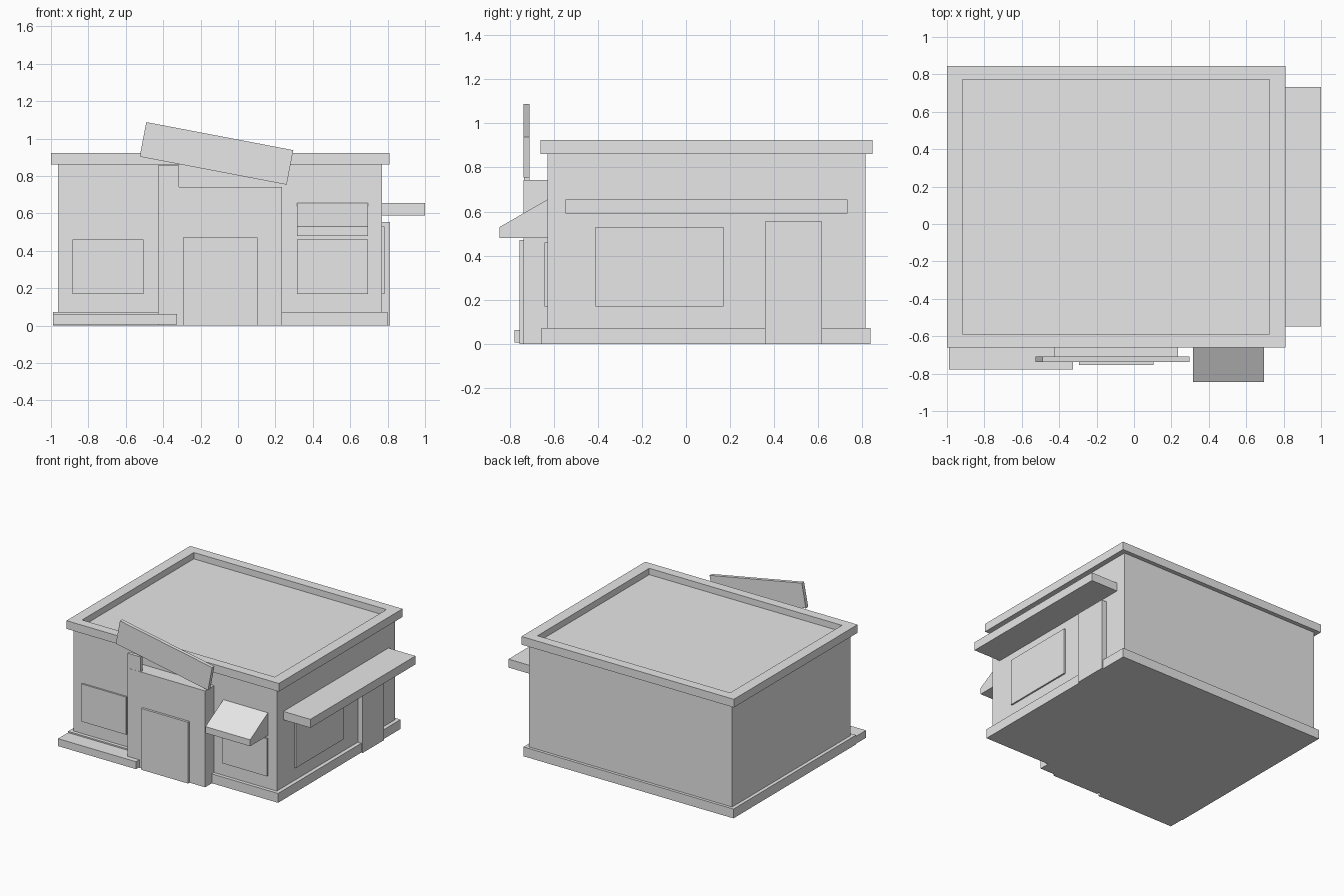
import bpy, bmesh, math

if "Cube" in bpy.data.objects:
    bpy.data.objects.remove(bpy.data.objects["Cube"], do_unlink=True)

grey = bpy.data.materials.new("plain_grey")
grey.use_nodes = True
colour = (0.8, 0.8, 0.8, 1)
grey.diffuse_color = colour
grey.node_tree.nodes["Principled BSDF"].inputs["Base Color"].default_value = colour


def finish(name, bm):
    bmesh.ops.recalc_face_normals(bm, faces=bm.faces[:])
    mesh = bpy.data.meshes.new(name)
    bm.to_mesh(mesh)
    bm.free()
    mesh.materials.append(grey)
    obj = bpy.data.objects.new(name, mesh)
    bpy.context.collection.objects.link(obj)
    return obj


def box_mesh(x, y, z):
    bm = bmesh.new()
    bmesh.ops.create_cube(bm, size=1)
    for v in bm.verts:
        for i, (lo, hi) in enumerate((x, y, z)):
            v.co[i] = hi if v.co[i] > 0 else lo
    return bm


def box(name, x, y, z):
    return finish(name, box_mesh(x, y, z))


def prism(name, profile, axis, lo, hi):
    """Extrude a 2D outline along axis 0 (x) or 1 (y)."""
    bm = bmesh.new()
    verts = []
    for a, b in profile:
        verts.append(bm.verts.new((lo, a, b) if axis == 0 else (a, lo, b)))
    face = bm.faces.new(verts)
    new = bmesh.ops.extrude_face_region(bm, geom=[face])["geom"]
    for v in new:
        if isinstance(v, bmesh.types.BMVert):
            v.co[axis] = hi
    return finish(name, bm)


FRONT, RIGHT = -0.628, 0.77

# Building shell
box("base_plinth", (-0.99, 0.80), (-0.655, 0.836), (0, 0.072))
box("walls", (-0.963, RIGHT), (FRONT, 0.814), (0.03, 0.87))

# Parapet with sunken roof
bm = box_mesh((-1, 0.81), (-0.66, 0.846), (0.861, 0.924))
bm.normal_update()
top = max(bm.faces, key=lambda f: f.normal.z)
bmesh.ops.inset_region(bm, faces=[top], thickness=0.08)
for v in top.verts:
    v.co.x = 0.725 if v.co.x > 0 else -0.917
    v.co.y = 0.772 if v.co.y > 0 else -0.588
well = bmesh.ops.extrude_face_region(bm, geom=[top])["geom"]
for v in well:
    if isinstance(v, bmesh.types.BMVert):
        v.co.z = 0.875
if top.is_valid:
    bmesh.ops.delete(bm, geom=[top], context="FACES_ONLY")
finish("parapet_roof", bm)

# Entrance block, sign post and door
box("entrance_block", (-0.427, 0.236), (-0.737, FRONT), (0, 0.742))
box("sign_post", (-0.427, -0.315), (-0.736, -0.711), (0.70, 0.856))
box("front_door", (-0.295, 0.103), (-0.755, -0.73), (0, 0.472))
box("front_step", (-0.99, -0.325), (-0.777, FRONT), (0.005, 0.062))

# Tilted sign board
sign = box("sign_board", (-0.4, 0.4), (-0.014, 0.014), (-0.094, 0.094))
sign.location = (-0.115, -0.723, 0.921)
sign.rotation_euler.y = math.radians(10.8)

# Windows
for side, x0 in (("right", -0.885), ("left", 0.315)):
    box("front_window_" + side, (x0, x0 + 0.38), (-0.641, -0.62), (0.17, 0.46))
box("side_window", (0.76, 0.782), (-0.41, 0.17), (0.17, 0.53))

# Sloped awning over the front window
prism("window_awning",
      [(FRONT, 0.48), (-0.845, 0.48), (-0.845, 0.53), (FRONT, 0.655)],
      0, 0.315, 0.695)

# Side canopy and side door
box("side_canopy", (0.76, 1.0), (-0.547, 0.732), (0.59, 0.655))
box("side_door", (0.76, 0.812), (0.358, 0.616), (0, 0.555))
